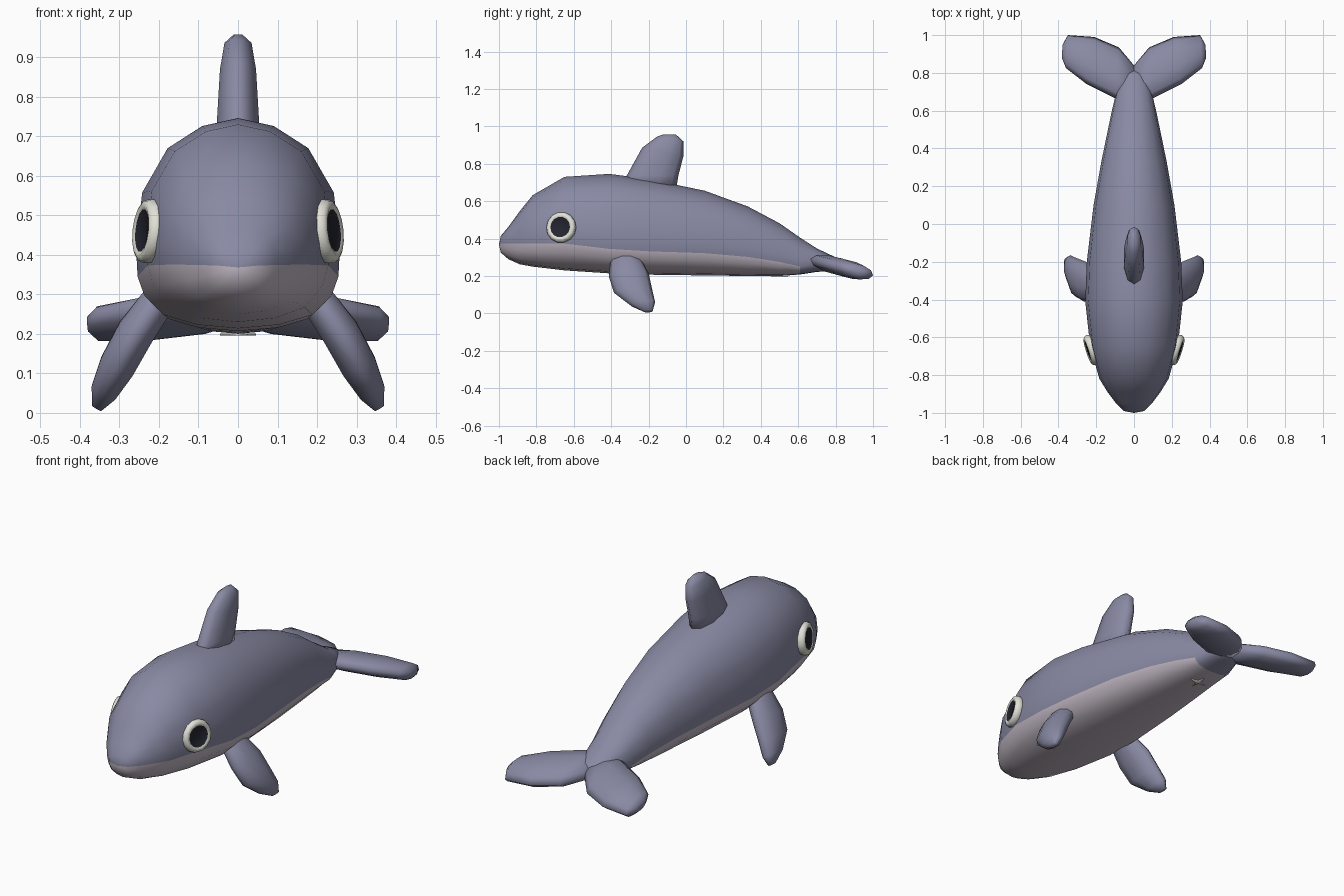
import bpy, bmesh, math
from mathutils import Vector, Matrix

cube = bpy.data.objects.get("Cube")
if cube:
    bpy.data.objects.remove(cube, do_unlink=True)


def material(name, rgb):
    m = bpy.data.materials.new(name)
    m.use_nodes = True
    m.diffuse_color = (*rgb, 1)
    m.node_tree.nodes["Principled BSDF"].inputs["Base Color"].default_value = (*rgb, 1)
    return m


SKIN = material("blue grey skin", (0.25, 0.255, 0.37))
BELLY = material("pale belly", (0.53, 0.47, 0.54))
WHITE = material("eye white", (0.75, 0.75, 0.68))
DARK = material("dark pupil", (0.018, 0.018, 0.03))


def loft(name, rings, start, end, mats, rule=lambda i, j: 0, mirror=False):
    """Skin closed rings; a pole point closes each end. rule picks the material."""
    bm = bmesh.new()
    loops = [[bm.verts.new(p) for p in r] for r in rings]
    n = len(loops[0])
    first, last = bm.verts.new(start), bm.verts.new(end)
    for j in range(n):
        k = (j + 1) % n
        bm.faces.new((first, loops[0][k], loops[0][j])).material_index = rule(0, j)
        for i in range(len(loops) - 1):
            f = bm.faces.new((loops[i][j], loops[i][k], loops[i + 1][k], loops[i + 1][j]))
            f.material_index = rule(i, j)
        f = bm.faces.new((last, loops[-1][j], loops[-1][k]))
        f.material_index = rule(len(loops) - 1, j)
    bmesh.ops.recalc_face_normals(bm, faces=bm.faces)
    mesh = bpy.data.meshes.new(name)
    bm.to_mesh(mesh)
    bm.free()
    for m in mats:
        mesh.materials.append(m)
    mesh.shade_smooth()
    ob = bpy.data.objects.new(name, mesh)
    bpy.context.collection.objects.link(ob)
    if mirror:
        ob.modifiers.new("Mirror", 'MIRROR').use_mirror_merge = False
    return ob


def blade(name, stations, normal, mirror=False):
    """Fin with oval sections, each given as leading point, trailing point, half thickness."""
    normal = Vector(normal).normalized()
    rings, mids = [], []
    for lead, trail, t in stations:
        lead, trail = Vector(lead), Vector(trail)
        mid, half = (lead + trail) / 2, (lead - trail) / 2
        mids.append(mid)
        rings.append([mid + half * math.cos(a) + normal * t * math.sin(a)
                      for a in (math.tau * s / 10 for s in range(10))])
    return loft(name, rings, mids[0], mids[-1], [SKIN], mirror=mirror)


# Body: y, top z, colour seam z, bottom z, half width
SECTIONS = [
    (-0.99, 0.415, 0.373, 0.325, 0.055),
    (-0.95, 0.462, 0.374, 0.290, 0.095),
    (-0.89, 0.545, 0.375, 0.263, 0.140),
    (-0.82, 0.632, 0.375, 0.250, 0.183),
    (-0.65, 0.730, 0.373, 0.230, 0.232),
    (-0.41, 0.746, 0.345, 0.214, 0.258),
    (-0.20, 0.718, 0.332, 0.207, 0.250),
    (0.10, 0.656, 0.322, 0.203, 0.214),
    (0.33, 0.572, 0.302, 0.200, 0.173),
    (0.50, 0.482, 0.275, 0.200, 0.138),
    (0.61, 0.405, 0.250, 0.208, 0.115),
    (0.70, 0.347, 0.268, 0.222, 0.093),
    (0.80, 0.300, 0.260, 0.227, 0.055),
]
# Half section as fractions of width and height, above and below the seam
UPPER = [(0, 1), (0.35, 0.95), (0.69, 0.81), (0.94, 0.53), (1, 0.18), (0.985, 0)]
LOWER = [(0.92, 0.36), (0.73, 0.74), (0.4, 0.93), (0, 1)]
rings = []
for y, top, seam, bottom, w in SECTIONS:
    half = [(w * u, y, seam + (top - seam) * v) for u, v in UPPER]
    half += [(w * u, y, seam + (bottom - seam) * v) for u, v in LOWER]
    rings.append(half + [(-x, yy, z) for x, yy, z in half[-2:0:-1]])
loft("body", rings, (0, -1, 0.368), (0, 0.83, 0.255), [SKIN, BELLY],
     rule=lambda i, j: 1 if 5 <= j <= 12 and i < 10 else 0)

# Dorsal fin
blade("dorsal_fin", [
    ((0, -0.35, 0.67), (0, -0.055, 0.65), 0.056),
    ((0, -0.315, 0.74), (0, -0.04, 0.74), 0.056),
    ((0, -0.235, 0.885), (0, -0.014, 0.84), 0.048),
    ((0, -0.155, 0.945), (0, -0.014, 0.92), 0.036),
    ((0, -0.12, 0.957), (0, -0.055, 0.957), 0.012),
], (1, 0, 0))

# Side flippers
blade("flippers", [
    ((0.165, -0.375, 0.33), (0.165, -0.26, 0.33), 0.040),
    ((0.205, -0.405, 0.28), (0.205, -0.235, 0.28), 0.046),
    ((0.262, -0.412, 0.195), (0.255, -0.200, 0.215), 0.050),
    ((0.308, -0.385, 0.110), (0.305, -0.180, 0.125), 0.048),
    ((0.342, -0.300, 0.045), (0.338, -0.165, 0.060), 0.036),
    ((0.358, -0.225, 0.010), (0.358, -0.178, 0.013), 0.014),
], (0.87, 0, 0.5), mirror=True)

# Tail flukes, sloping down toward the rear
FLUKE = [
    (0.00, 0.66, 0.00, 0.84, 0.040),
    (0.10, 0.665, 0.08, 0.935, 0.047),
    (0.25, 0.740, 0.21, 0.99, 0.048),
    (0.36, 0.825, 0.35, 1.00, 0.040),
    (0.382, 0.88, 0.378, 0.95, 0.018),
]


def slope(x, y):
    return (x, y, 0.268 - 0.26 * (y - 0.75))


blade("tail_flukes", [(slope(a, b), slope(c, d), t) for a, b, c, d, t in FLUKE],
      (0, 0.25, 0.97), mirror=True)

# Eyes: turned rim with an inset pupil, set into the head
axis = Vector((0.94, -0.30, 0.10)).normalized()
place = Matrix.Translation((0.228, -0.668, 0.46)) @ axis.to_track_quat('Z', 'Y').to_matrix().to_4x4()
PROFILE = [(0.078, -0.03), (0.083, 0.0), (0.077, 0.014), (0.066, 0.020), (0.055, 0.016), (0.054, 0.015)]
eye_rings = [[place @ Vector((r * math.cos(a), r * math.sin(a), h))
              for a in (math.tau * s / 14 for s in range(14))] for r, h in PROFILE]
loft("eyes", eye_rings, place @ Vector((0, 0, -0.03)), place @ Vector((0, 0, 0.018)),
     [WHITE, DARK], rule=lambda i, j: 1 if i >= 4 else 0, mirror=True)

# Small star mark under the tail
star = [[(r * math.sin(a), 0.5 + r * math.cos(a), z)
         for a, r in ((math.tau * s / 8, 0.045 if s % 2 == 0 else 0.012) for s in range(8))]
        for z in (0.196, 0.201)]
loft("belly_mark", star, (0, 0.5, 0.196), (0, 0.5, 0.201), [WHITE])
